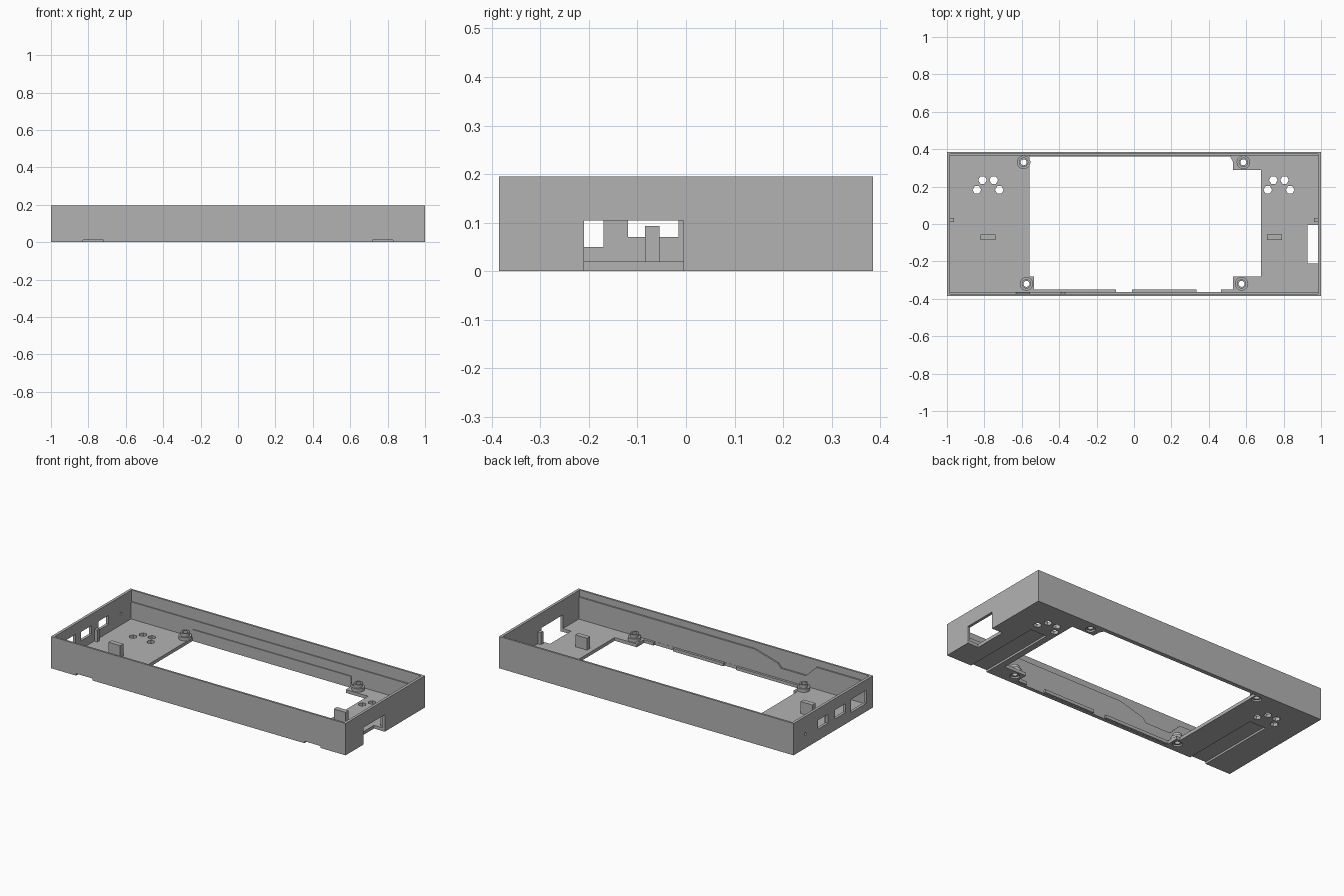
import bpy, bmesh, math
from mathutils import Vector

if "Cube" in bpy.data.objects:
    bpy.data.objects.remove(bpy.data.objects["Cube"], do_unlink=True)

grey = bpy.data.materials.new("plain grey")
grey.use_nodes = True
grey.diffuse_color = (0.45, 0.45, 0.45, 1)
grey.node_tree.nodes["Principled BSDF"].inputs["Base Color"].default_value = (0.45, 0.45, 0.45, 1)


def prism(name, points, low, high, axis="z"):
    """Extrude a flat outline along z, or along y with an x-z outline, or along x with a y-z outline."""
    place = {"z": lambda a, b, c: (a, b, c),
             "y": lambda a, b, c: (a, c, b),
             "x": lambda a, b, c: (c, a, b)}[axis]
    bm = bmesh.new()
    base = bm.faces.new([bm.verts.new(place(a, b, low)) for a, b in points])
    moved = bmesh.ops.extrude_face_region(bm, geom=[base])["geom"]
    shift = Vector(place(0, 0, high - low))
    bmesh.ops.translate(bm, vec=shift, verts=[v for v in moved if isinstance(v, bmesh.types.BMVert)])
    bmesh.ops.recalc_face_normals(bm, faces=bm.faces)
    mesh = bpy.data.meshes.new(name)
    bm.to_mesh(mesh)
    bm.free()
    mesh.materials.append(grey)
    obj = bpy.data.objects.new(name, mesh)
    bpy.context.collection.objects.link(obj)
    return obj


def box(name, x, y, z):
    return prism(name, [(x[0], y[0]), (x[1], y[0]), (x[1], y[1]), (x[0], y[1])], *z)


def disc(name, x, y, radius, z, sides=32, axis="z"):
    ring = [(x + radius * math.cos(math.tau * i / sides),
             y + radius * math.sin(math.tau * i / sides)) for i in range(sides)]
    return prism(name, ring, *z, axis=axis)


def cut(obj, cutter):
    cutter.hide_render = True
    mod = obj.modifiers.new("cut", "BOOLEAN")
    mod.operation = "DIFFERENCE"
    mod.solver = "EXACT"
    mod.object = cutter
    bpy.context.view_layer.objects.active = obj
    bpy.ops.object.modifier_apply(modifier=mod.name)
    bpy.data.objects.remove(cutter, do_unlink=True)


FLOOR = 0.02
POSTS = [(-0.59, 0.33), (0.585, 0.33), (-0.575, -0.32), (0.575, -0.32)]

# Tray with thin walls
tray = box("tray", (-1, 1), (-0.385, 0.385), (0, 0.195))
cut(tray, box("cavity", (-0.983, 0.983), (-0.373, 0.373), (FLOOR, 0.3)))

# Large floor opening that leaves corner tabs for the posts
opening = [(-0.56, 0.36), (0.515, 0.36), (0.528, 0.335), (0.53, 0.29), (0.68, 0.29),
           (0.68, -0.28), (0.53, -0.28), (0.53, -0.363), (-0.535, -0.363),
           (-0.535, -0.28), (-0.56, -0.28)]
cut(tray, prism("opening_cutter", opening, -0.1, 0.1))

# Side notch that runs through wall and floor
cut(tray, box("notch_cutter", (0.927, 1.1), (-0.21, -0.005), (-0.1, 0.104)))

# Port windows and pinhole in the opposite wall
for y, z in [((0.05, 0.15), (0.07, 0.125)), ((-0.12, -0.015), (0.07, 0.125)),
             ((-0.32, -0.17), (0.05, 0.13))]:
    cut(tray, box("window_cutter", (-1.1, -0.95), y, z))
cut(tray, disc("pinhole_cutter", 0.27, 0.088, 0.008, (-1.1, -0.95), 16, "x"))

# Underside grooves and vent holes at both ends
for side in (-1, 1):
    cut(tray, box("groove_cutter", sorted((side * 0.72, side * 0.83)), (-0.5, 0.12), (-0.1, 0.012)))
for centre in (-0.78, 0.775):
    for dx, y in [(-0.06, 0.182), (-0.03, 0.235), (0.03, 0.235), (0.06, 0.182)]:
        cut(tray, disc("vent_cutter", centre + dx, y, 0.023, (-0.1, 0.1), 6))

# Screw holes with countersunk recesses
for x, y in POSTS:
    cut(tray, disc("screw_cutter", x, y, 0.016, (-0.1, 0.1)))
    cut(tray, disc("recess_cutter", x, y, 0.027, (-0.1, 0.01)))

# Stepped hollow screw posts
for i, (x, y) in enumerate(POSTS):
    base = disc(f"post_base_{i + 1}", x, y, 0.036, (FLOOR - 0.002, 0.04))
    boss = disc(f"post_boss_{i + 1}", x, y, 0.025, (0.038, 0.06))
    for part in (base, boss):
        cut(part, disc("bore_cutter", x, y, 0.016, (-0.1, 0.2)))
        bpy.ops.object.select_all(action="DESELECT")
        part.select_set(True)
        bpy.context.view_layer.objects.active = part
        bpy.ops.object.shade_smooth_by_angle(angle=math.radians(30))

# Thicker lower wall liners; the front one dips near one end
box("back_liner", (-0.984, 0.984), (0.366, 0.375), (FLOOR - 0.001, 0.125))
profile = [(-0.984, FLOOR - 0.001), (0.984, FLOOR - 0.001), (0.984, 0.155), (-0.21, 0.155),
           (-0.37, 0.11), (-0.39, 0.085), (-0.56, 0.085), (-0.63, 0.155), (-0.984, 0.155)]
prism("front_liner", profile, -0.375, -0.364, axis="y")

# Rib along the back edge and ledges along the front edge
box("back_rib", (-0.56, 0.515), (0.36, 0.368), (0.001, 0.07))
for i, span in enumerate([(-0.536, -0.095), (-0.01, 0.333), (0.465, 0.531)]):
    box(f"front_ledge_{i + 1}", span, (-0.365, -0.35), (0.001, FLOOR))

# Upright blocks on the floor and small pegs by the end walls
for name, x, y in [("right_block", (-0.82, -0.74), (-0.085, -0.055)),
                   ("left_block", (0.71, 0.79), (-0.085, -0.055)),
                   ("right_peg", (-0.984, -0.962), (0.01, 0.033)),
                   ("left_peg", (0.962, 0.984), (0.01, 0.033))]:
    box(name, x, y, (FLOOR - 0.001, 0.093))
